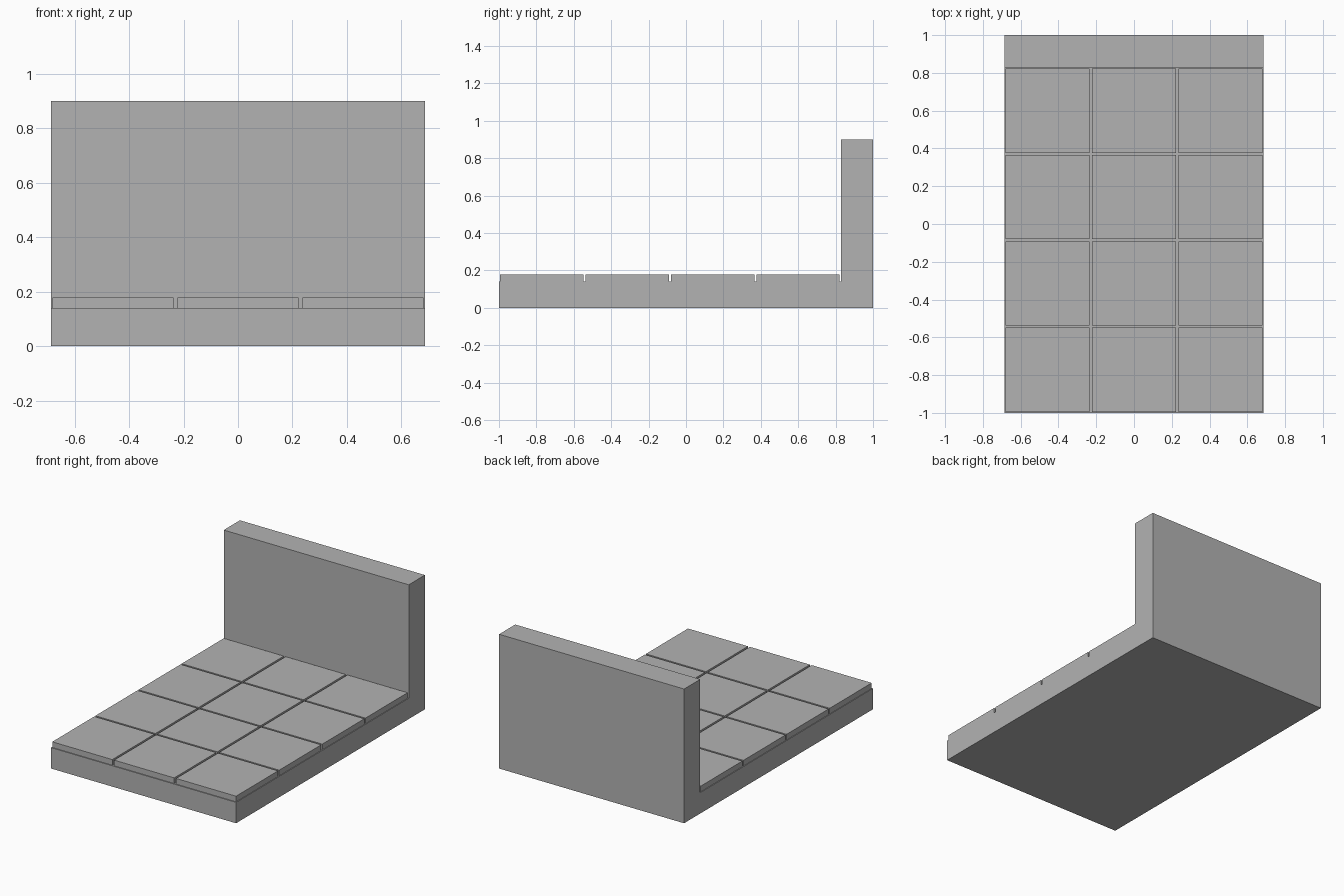
import bpy
import bmesh

cube = bpy.data.objects.get("Cube")
if cube:
    bpy.data.objects.remove(cube, do_unlink=True)

# Single stone colour
stone = bpy.data.materials.new("stone_grey")
stone.use_nodes = True
grey = (0.45, 0.45, 0.45, 1)
stone.diffuse_color = grey
stone.node_tree.nodes["Principled BSDF"].inputs["Base Color"].default_value = grey


def finish(name, bm):
    bmesh.ops.recalc_face_normals(bm, faces=bm.faces)
    mesh = bpy.data.meshes.new(name)
    bm.to_mesh(mesh)
    bm.free()
    mesh.materials.append(stone)
    obj = bpy.data.objects.new(name, mesh)
    bpy.context.collection.objects.link(obj)
    return obj


HALF_WIDTH = 0.686
BASE_TOP, TILE_TOP, WALL_TOP = 0.14, 0.178, 0.9
WALL_FRONT = 0.829
PITCH, TILE = 0.457, 0.445

# Floor slab and back wall: one L profile swept across the width
profile = [(-1, 0), (1, 0), (1, WALL_TOP), (WALL_FRONT, WALL_TOP),
           (WALL_FRONT, BASE_TOP), (-1, BASE_TOP)]
bm = bmesh.new()
face = bm.faces.new([bm.verts.new((-HALF_WIDTH, y, z)) for y, z in profile])
swept = bmesh.ops.extrude_face_region(bm, geom=[face])
bmesh.ops.translate(bm, vec=(2 * HALF_WIDTH, 0, 0),
                    verts=[v for v in swept["geom"] if isinstance(v, bmesh.types.BMVert)])
finish("floor_and_wall", bm)

# Floor tiles: three across, four deep, with narrow open joints
for row in range(4):
    for col in range(3):
        bm = bmesh.new()
        bmesh.ops.create_cube(bm, size=1)
        bmesh.ops.delete(bm, geom=[f for f in bm.faces if f.normal.z < -0.5],
                         context="FACES_ONLY")
        bmesh.ops.scale(bm, vec=(TILE, TILE, TILE_TOP - BASE_TOP), verts=bm.verts)
        tile = finish(f"floor_tile_{row + 1}_{col + 1}", bm)
        tile.location = ((col - 1) * (PITCH + 0.002), -1 + (row + 0.5) * PITCH,
                         (BASE_TOP + TILE_TOP) / 2)
